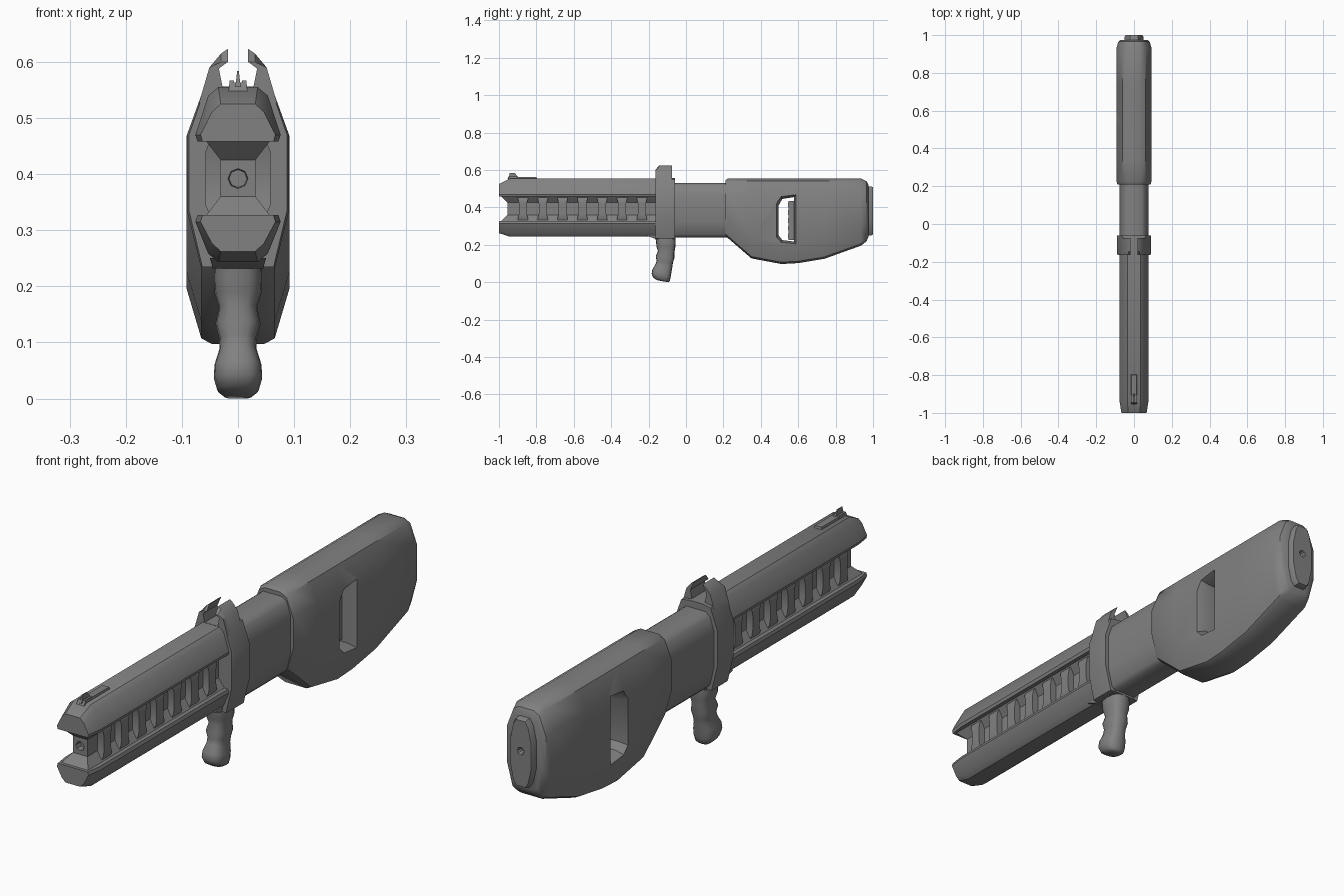
import bpy, bmesh, math

cube = bpy.data.objects.get("Cube")
if cube:
    bpy.data.objects.remove(cube, do_unlink=True)

grey = bpy.data.materials.new("gunmetal grey")
grey.use_nodes = True
colour = (0.22, 0.22, 0.22, 1)
grey.diffuse_color = colour
grey.node_tree.nodes["Principled BSDF"].inputs["Base Color"].default_value = colour


def loft(name, rings):
    """Skin a list of equal-length closed rings and cap both ends."""
    bm = bmesh.new()
    loops = [[bm.verts.new(p) for p in ring] for ring in rings]
    n = len(loops[0])
    for a, b in zip(loops, loops[1:]):
        for i in range(n):
            j = (i + 1) % n
            bm.faces.new((a[i], a[j], b[j], b[i]))
    bm.faces.new(loops[0])
    bm.faces.new(loops[-1])
    bmesh.ops.recalc_face_normals(bm, faces=bm.faces)
    mesh = bpy.data.meshes.new(name)
    bm.to_mesh(mesh)
    bm.free()
    mesh.materials.append(grey)
    obj = bpy.data.objects.new(name, mesh)
    bpy.context.collection.objects.link(obj)
    return obj


def mirrored(half, y):
    """Closed cross-section at y from its +x half, given as (x, z)."""
    return [(x, y, z) for x, z in half] + [(-x, y, z) for x, z in reversed(half)]


def rect(z, hx, y0, y1):
    return [(-hx, y0, z), (hx, y0, z), (hx, y1, z), (-hx, y1, z)]


def finish(obj, angle=35, bevel=0, cutters=()):
    """Cut, bevel, then smooth while keeping sharp edges."""
    for cutter in cutters:
        cutter.hide_render = True
        cutter.hide_viewport = True
        mod = obj.modifiers.new("cut", "BOOLEAN")
        mod.object = cutter
        mod.solver = "EXACT"
    if bevel:
        mod = obj.modifiers.new("bevel", "BEVEL")
        mod.width = bevel
        mod.segments = 2
        mod.limit_method = "ANGLE"
        mod.angle_limit = math.radians(25)
    bpy.ops.object.select_all(action="DESELECT")
    obj.select_set(True)
    bpy.context.view_layer.objects.active = obj
    bpy.ops.object.convert(target="MESH")
    bpy.ops.object.shade_smooth_by_angle(angle=math.radians(angle))
    for cutter in cutters:
        bpy.data.objects.remove(cutter, do_unlink=True)


def disc_ring(y, r, z, n=8):
    return [(r * math.cos(math.tau * i / n), y, z + r * math.sin(math.tau * i / n))
            for i in range(n)]


# Barrel rails: the lower is the upper turned over
def rail(name, inner, outer, nose):
    s = 1 if outer > inner else -1
    def section(y, w, tip):
        return mirrored([(0.035 * w, tip), (0.053 * w, tip - s * 0.015),
                         (0.076 * w, inner + s * 0.012), (0.072 * w, inner)], y)
    finish(loft(name, [section(-1, 0.88, nose),
                       section(-0.94, 1, outer), section(-0.12, 1, outer)]))


rail("upper_rail", 0.458, 0.555, 0.525)
rail("lower_rail", 0.327, 0.243, 0.262)

# Waisted core with a concave nose and a muzzle hole
core_levels = [(0.325, 0.058, -0.99), (0.36, 0.031, -0.955),
               (0.425, 0.031, -0.955), (0.46, 0.058, -0.99)]
core = loft("barrel_core", [rect(z, hx, y, -0.12) for z, hx, y in core_levels])
bore = loft("bore_cutter", [disc_ring(-1.02, 0.022, 0.392), disc_ring(-0.93, 0.016, 0.392)])
finish(core, 20, cutters=[bore])

# Cooling ribs between the rails
rib_levels = [(0.325, 0.05, 0.029), (0.345, 0.058, 0.026), (0.365, 0.058, 0.021),
              (0.42, 0.058, 0.021), (0.44, 0.058, 0.026), (0.46, 0.05, 0.029)]
for i in range(7):
    y = -0.872 + i * 0.106
    finish(loft(f"cooling_rib_{i + 1}",
                [rect(z, hx, y - hy, y + hy) for z, hx, hy in rib_levels]), 40)

# Collar band, with two horns curling in above it
band = [(0.025, 0.556), (0.062, 0.55), (0.091, 0.47), (0.091, 0.335), (0.066, 0.234)]
finish(loft("collar", [mirrored([(x * 0.96, z) for x, z in band], -0.163),
                       mirrored(band, -0.15), mirrored(band, -0.06)]), 30)
horn = [(0.018, 0.623), (0.03, 0.615), (0.051, 0.59), (0.07, 0.525),
        (0.045, 0.53), (0.027, 0.552), (0.034, 0.588)]
for side, label in ((1, "left"), (-1, "right")):
    rings = [[(side * x, y, min(z, cap)) for x, z in horn]
             for y, cap in ((-0.163, 0.6), (-0.145, 1), (-0.075, 1))]
    finish(loft(f"{label}_horn", rings), 25)

# Mount plate under the collar
finish(loft("grip_mount", [rect(0.25, 0.05, -0.215, -0.055),
                           rect(0.232, 0.045, -0.165, -0.055)]))

# Receiver tube between collar and stock
tube = [(0.04, 0.53), (0.06, 0.515), (0.076, 0.465),
        (0.076, 0.325), (0.06, 0.255), (0.045, 0.24)]
finish(loft("receiver", [mirrored(tube, -0.1), mirrored(tube, 0.25)]), 50)


# Stock: deep belly, rounded spine
def stock_ring(y, top, bottom, w):
    return mirrored([(0.38 * w, top), (0.66 * w, top - 0.014), (w, top - 0.088),
                     (w, bottom + 0.1), (0.71 * w, bottom + 0.01), (0.5 * w, bottom)], y)


stock_stations = [(0.21, 0.545, 0.248, 0.088), (0.225, 0.554, 0.235, 0.092),
                  (0.35, 0.555, 0.127, 0.092), (0.51, 0.555, 0.097, 0.092),
                  (0.6, 0.555, 0.102, 0.092), (0.74, 0.555, 0.125, 0.092),
                  (0.935, 0.555, 0.195, 0.092), (0.965, 0.54, 0.218, 0.083),
                  (0.975, 0.52, 0.24, 0.07)]
stock = loft("stock", [stock_ring(*s) for s in stock_stations])


# Thumb hole, flared towards both sides
def hole_ring(x, grow):
    outline = [(0.495, 0.25), (0.515, 0.225), (0.578, 0.217), (0.578, 0.455),
               (0.515, 0.445), (0.495, 0.41)]
    return [(x, 0.54 + (y - 0.54) * (1 + grow), 0.336 + (z - 0.336) * (1 + grow * 0.4))
            for y, z in outline]


hole = loft("hole_cutter", [hole_ring(-0.12, 0.5), hole_ring(-0.06, 0),
                            hole_ring(0.06, 0), hole_ring(0.12, 0.5)])
finish(stock, 35, cutters=[hole])

# Finger pad with shallow bumps inside the thumb hole
pad_rings = []
for i in range(25):
    z = 0.225 + i * 0.21 / 24
    front = 0.55 - 0.006 * abs(math.sin(math.pi * 5 * i / 24))
    pad_rings.append(rect(z, 0.035, front, 0.59))
finish(loft("finger_pad", pad_rings), 60)

# Butt pad with a centre socket
pad = [(0.022, 0.512), (0.036, 0.49), (0.05, 0.43), (0.05, 0.33), (0.036, 0.27), (0.022, 0.25)]
pad_end = [(x * 0.88, 0.381 + (z - 0.381) * 0.96) for x, z in pad]
butt = loft("butt_pad", [mirrored(pad, 0.96), mirrored(pad, 0.99), mirrored(pad_end, 1.0)])
socket = loft("socket_cutter", [disc_ring(0.98, 0.008, 0.39), disc_ring(1.01, 0.018, 0.39)])
finish(butt, 30, cutters=[socket])

# Ribbed hand grip: (z, front y, back y, half width), leaning forward at the foot
grip_levels = [(0.245, -0.166, -0.055, 0.042), (0.215, -0.16, -0.055, 0.043),
               (0.19, -0.158, -0.057, 0.042), (0.165, -0.15, -0.062, 0.034),
               (0.135, -0.162, -0.062, 0.04), (0.11, -0.157, -0.07, 0.034),
               (0.09, -0.164, -0.073, 0.033), (0.06, -0.18, -0.078, 0.042),
               (0.035, -0.184, -0.082, 0.043), (0.015, -0.174, -0.086, 0.037),
               (0.006, -0.155, -0.095, 0.025)]
grip_rings = []
for z, y0, y1, hx in grip_levels:
    ring = []
    for i in range(16):
        c, s = math.cos(math.tau * i / 16), math.sin(math.tau * i / 16)
        x = hx * math.copysign(abs(c) ** 0.75, c)
        y = (y0 + y1) / 2 + (y1 - y0) / 2 * math.copysign(abs(s) ** 0.75, s)
        tilt = (y + 0.13) * 0.2 * (1 - z / 0.245)
        ring.append((x, y, max(0, z - tilt)))
    grip_rings.append(ring)
finish(loft("hand_grip", grip_rings), 60)

# Front sight: base, two ears and a blade
finish(loft("sight_base", [rect(0.545, 0.018, -0.955, -0.795), rect(0.563, 0.014, -0.945, -0.8)]))
for side, label in ((1, "left"), (-1, "right")):
    ear = loft(f"{label}_sight_ear", [rect(0.555, 0.005, -0.95, -0.9), rect(0.567, 0.004, -0.945, -0.905)])
    ear.location.x = side * 0.011
    finish(ear)
finish(loft("sight_blade", [rect(0.555, 0.005, -0.955, -0.89), rect(0.57, 0.003, -0.945, -0.905),
                            rect(0.584, 0.0015, -0.945, -0.915)]))
